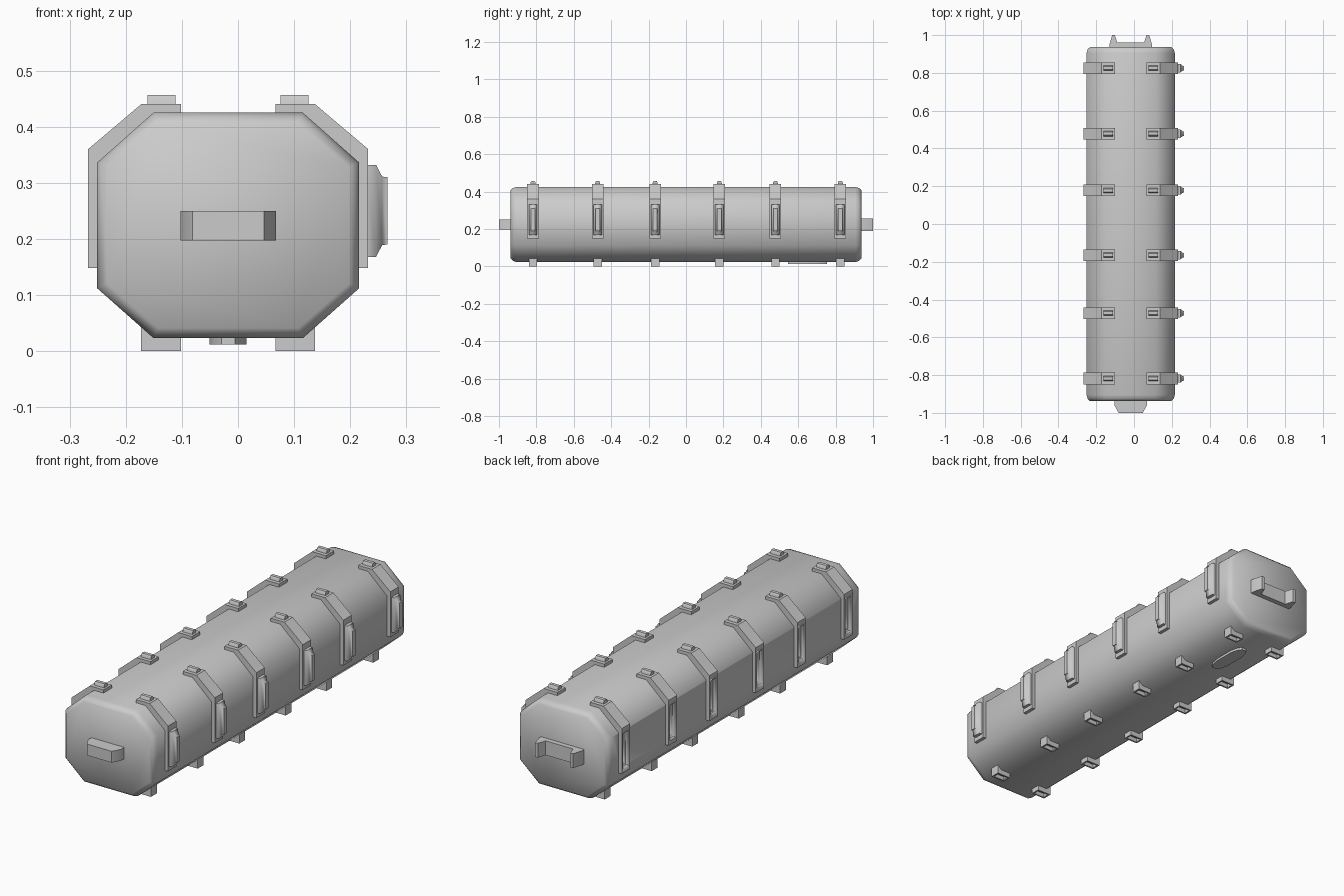
import bpy, bmesh
from math import radians

if "Cube" in bpy.data.objects:
    bpy.data.objects.remove(bpy.data.objects["Cube"])

CX = -0.0175                                   # body centre line in x
STATIONS = (-0.818, -0.472, -0.165, 0.178, 0.478, 0.825)


def loft(name, rings, angle=35):
    """Closed solid through a list of equal-length point rings."""
    bm = bmesh.new()
    vs = [[bm.verts.new(p) for p in r] for r in rings]
    n = len(rings[0])
    for a, b in zip(vs, vs[1:]):
        for i in range(n):
            j = (i + 1) % n
            bm.faces.new((a[i], a[j], b[j], b[i]))
    bm.faces.new(vs[0])
    bm.faces.new(vs[-1])
    bmesh.ops.recalc_face_normals(bm, faces=bm.faces)
    me = bpy.data.meshes.new(name)
    bm.to_mesh(me)
    bm.free()
    ob = bpy.data.objects.new(name, me)
    bpy.context.collection.objects.link(ob)
    smooth(ob, angle)
    return ob


def smooth(ob, angle):
    bpy.ops.object.select_all(action='DESELECT')
    ob.select_set(True)
    bpy.context.view_layer.objects.active = ob
    bpy.ops.object.shade_smooth_by_angle(angle=radians(angle))


def prism_y(name, profile, y0, y1):
    return loft(name, [[(x, y, z) for x, z in profile] for y in (y0, y1)])


def rect(axis, pos, a0, a1, b0, b1):
    """Rectangle ring lying across the given axis."""
    k = 'xyz'.index(axis)
    pts = []
    for a, b in ((a0, b0), (a1, b0), (a1, b1), (a0, b1)):
        p = [a, b]
        p.insert(k, pos)
        pts.append(tuple(p))
    return pts


def cut(target, cutter):
    m = target.modifiers.new("cut", 'BOOLEAN')
    m.operation = 'DIFFERENCE'
    m.solver = 'EXACT'
    m.object = cutter
    bpy.ops.object.select_all(action='DESELECT')
    target.select_set(True)
    bpy.context.view_layer.objects.active = target
    bpy.ops.object.modifier_apply(modifier=m.name)


def remove(ob):
    bpy.data.objects.remove(ob, do_unlink=True)


# main octagonal body with softened ends
def octagon(y, d):
    h = 0.2335 - d
    w = 0.133 - d * 0.45
    zc, t, s = 0.224, 0.201 - d, 0.112 - d * 0.45
    pts = [(w, t), (h, s), (h, -s), (w, -t), (-w, -t), (-h, -s), (-h, s), (-w, t)]
    return [(CX + x, y, zc + z) for x, z in pts]


ends = [(0.937, 0.018), (0.925, 0.006), (0.905, 0.0)]
body = loft("body", [octagon(-y, d) for y, d in ends] +
            [octagon(y, d) for y, d in reversed(ends)], 60)

# half profiles measured from the centre line
strap = [(0.2495, 0.148), (0.2495, 0.36), (0.155, 0.44), (0.084, 0.44),
         (0.084, 0.42), (0.13, 0.42), (0.2325, 0.334), (0.2325, 0.148)]
foot = [(0.155, 0), (0.084, 0), (0.084, 0.03), (0.128, 0.03), (0.155, 0.055)]


# tapered latch shape, used as plug (right) and socket (left)
def latch(name, y, x0, steps):
    return loft(name, [rect('x', x0 + dx, y - hy, y + hy, 0.25 - hz, 0.25 + hz)
                       for dx, hy, hz in steps], 60)


LATCH = [(-0.006, 0.022, 0.082), (0.014, 0.022, 0.082),
         (0.025, 0.013, 0.061), (0.034, 0.011, 0.06)]

for i, y in enumerate(STATIONS):
    for s, side in ((-1, "left"), (1, "right")):
        band = prism_y(f"strap_{side}_{i}", [(CX + s * x, z) for x, z in strap],
                       y - 0.031, y + 0.031)
        if s < 0:
            c = latch("socket_cutter", y, CX - 0.2495, LATCH)
            cut(band, c)
            cut(body, c)
            remove(c)
        # stacking stud on top
        bx = CX + s * 0.1185
        loft(f"stud_{side}_{i}",
             [rect('z', z, bx - 0.025, bx + 0.025, y - h, y + h)
              for z, h in ((0.43, 0.014), (0.449, 0.013), (0.456, 0.008))])
        # foot with matching pocket
        f = prism_y(f"foot_{side}_{i}", [(CX + s * x, z) for x, z in foot],
                    y - 0.022, y + 0.022)
        c = loft("pocket_cutter", [rect('z', z, bx - 0.028, bx + 0.028, y - h, y + h)
                                   for z, h in ((-0.01, 0.015), (0.018, 0.013))])
        cut(f, c)
        remove(c)
    latch(f"latch_{i}", y, 0.232, LATCH)

smooth(body, 60)

# front end plug
loft("front_plug", [rect('y', y, CX - h, CX + h, 0.197, 0.25)
                    for y, h in ((-0.925, 0.085), (-0.962, 0.085), (-1.0, 0.064))])

# rear end socket: two tapered prongs on a base
half = [(0.112, 0.925), (0.112, 0.952), (0.098, 1.0), (0.084, 1.0), (0.071, 0.96)]
prof = [(CX + x, y) for x, y in half] + [(CX - x, y) for x, y in reversed(half)]
loft("rear_socket", [[(x, y, z) for x, y in prof] for z in (0.19, 0.257)])

# underside elongated plate
hx, hy, c = 0.033, 0.105, 0.02
oval = [(hx, hy - 0.055), (hx - 0.008, hy - c), (0.012, hy), (-0.012, hy),
        (-hx + 0.008, hy - c), (-hx, hy - 0.055)]
oval += [(-x, -y) for x, y in oval]
loft("underside_plate", [[(CX + x, 0.65 + y, z) for x, y in oval] for z in (0.012, 0.03)])
